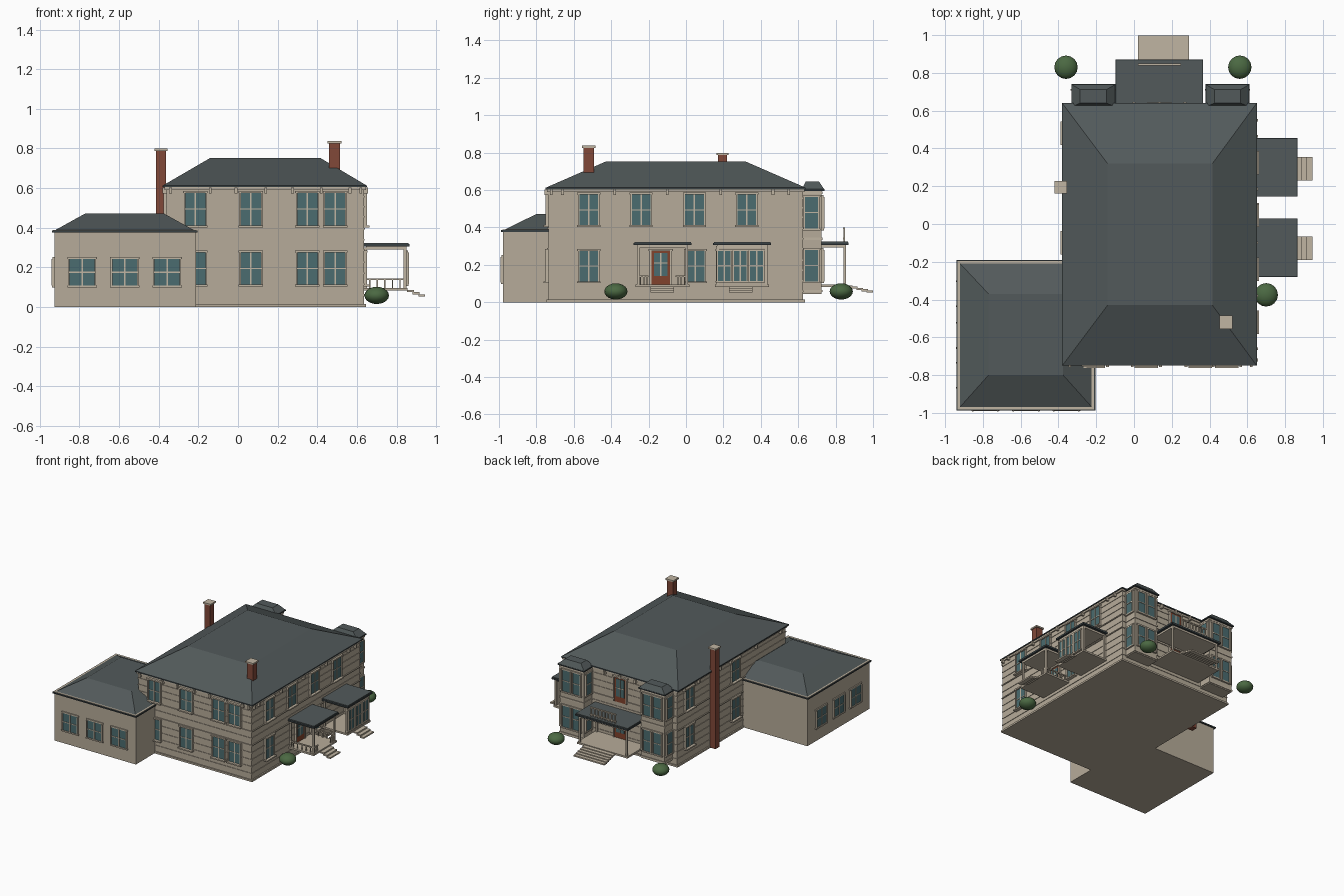
import bpy, bmesh, math

def mat(name, r, g, b):
    m = bpy.data.materials.new(name)
    m.diffuse_color = (r, g, b, 1)
    return m

WALL = mat("beige_wall", 0.47, 0.41, 0.32)
TRIM = mat("pale_trim", 0.53, 0.46, 0.36)
ROOF = mat("slate_roof", 0.085, 0.102, 0.104)
EDGE = mat("dark_edge", 0.04, 0.052, 0.056)
GLASS = mat("teal_glass", 0.07, 0.15, 0.16)
BRICK = mat("red_brick", 0.22, 0.065, 0.04)
DOOR = mat("brown_door", 0.22, 0.055, 0.025)
LEAF = mat("green_leaf", 0.07, 0.14, 0.055)

parts = {}  # object name -> (bmesh, material)

def get(name, m):
    if name not in parts:
        parts[name] = (bmesh.new(), m)
    return parts[name][0]

def hip(name, m, a, b, z0, z1):
    """Frustum between rectangles a and b, each (x0, x1, y0, y1)."""
    bm = get(name, m)
    lo, hi = [[bm.verts.new(p) for p in ((r[0], r[2], z), (r[1], r[2], z), (r[1], r[3], z), (r[0], r[3], z))]
              for r, z in ((a, z0), (b, z1))]
    bm.faces.new(lo[::-1])
    bm.faces.new(hi)
    for i in range(4):
        j = (i + 1) % 4
        bm.faces.new((lo[i], lo[j], hi[j], hi[i]))

def box(name, m, x0, x1, y0, y1, z0, z1):
    hip(name, m, (x0, x1, y0, y1), (x0, x1, y0, y1), z0, z1)

# a wall is (axis it faces along, outward sign, plane position)
FRONT, RIGHT, BACK, LEFT = ('y', -1, -0.735), ('x', 1, 0.635), ('y', 1, 0.625), ('x', -1, -0.36)

def wbox(name, m, wall, u0, u1, d0, d1, z0, z1):
    """Box placed on a wall: u along it, d outward from it."""
    ax, s, p = wall
    a, b = sorted((p + s * d0, p + s * d1))
    if ax == 'x':
        box(name, m, a, b, u0, u1, z0, z1)
    else:
        box(name, m, u0, u1, a, b, z0, z1)

def window(wall, u, z0, z1, w=0.1, cols=2, sill=0.028):
    h, t = w / 2, 0.008
    wbox("window_glass", GLASS, wall, u - h, u + h, 0, 0.007, z0, z1)
    for s in (-1, 1):
        c = u + s * (h + t / 2)
        wbox("window_frames", TRIM, wall, c - t / 2, c + t / 2, 0, 0.015, z0, z1)
    wbox("window_frames", TRIM, wall, u - h - 0.012, u + h + 0.012, 0, sill * 0.7, z1, z1 + 0.011)
    wbox("window_frames", TRIM, wall, u - h - 0.012, u + h + 0.012, 0, sill, z0 - 0.01, z0)
    for i in range(1, cols):
        c = u - h + w * i / cols
        wbox("window_bars", TRIM, wall, c - 0.004, c + 0.004, 0, 0.011, z0, z1)
    zm = (z0 + z1) / 2
    wbox("window_bars", TRIM, wall, u - h, u + h, 0, 0.01, zm - 0.003, zm + 0.003)

def door(wall, u, z0, z1):
    wbox("doors", DOOR, wall, u - 0.05, u + 0.05, 0, 0.008, z0, z1)
    wbox("door_glass", GLASS, wall, u - 0.036, u + 0.036, 0, 0.011, z0 + 0.045, z1 - 0.012)
    wbox("window_bars", TRIM, wall, u - 0.003, u + 0.003, 0, 0.013, z0 + 0.045, z1 - 0.012)
    wbox("window_bars", TRIM, wall, u - 0.036, u + 0.036, 0, 0.013, z0 + 0.11, z0 + 0.116)
    for s in (-1, 1):
        wbox("door_frames", TRIM, wall, u + s * 0.055 - 0.005, u + s * 0.055 + 0.005, 0, 0.014, z0, z1)
    wbox("door_frames", TRIM, wall, u - 0.065, u + 0.065, 0, 0.018, z1, z1 + 0.011)

def porch(wall, u0, u1, depth, top, s0, s1, steps, run):
    """Deck, four posts, flat roof, and floating steps."""
    wbox("porch_decks", WALL, wall, u0 + 0.01, u1 - 0.01, 0, depth - 0.01, 0.082, 0.096)
    wbox("porch_beams", TRIM, wall, u0 + 0.02, u1 - 0.02, 0.01, depth - 0.015, top - 0.03, top - 0.015)
    wbox("porch_roofs", EDGE, wall, u0, u1, 0, depth, top - 0.015, top - 0.003)
    wbox("porch_roof_tops", ROOF, wall, u0 + 0.004, u1 - 0.004, 0, depth - 0.004, top - 0.003, top + 0.003)
    for u in (u0 + 0.025, u1 - 0.025):
        for d in (0.008, depth - 0.022):
            wbox("porch_posts", TRIM, wall, u - 0.007, u + 0.007, d - 0.007, d + 0.007, 0.09, top - 0.02)
    for i in range(steps):
        d, z = depth - 0.012 + run * i / steps, 0.09 - 0.034 * (i + 1) / steps
        wbox("porch_steps", TRIM, wall, s0, s1, d, d + run / steps + 0.006, z - 0.004, z + 0.007)

# main house body
box("house_body", WALL, -0.36, 0.635, -0.735, 0.625, 0, 0.605)
box("house_plinth", WALL, -0.37, 0.645, -0.745, 0.635, 0, 0.014)
box("house_cornice", TRIM, -0.37, 0.645, -0.743, 0.633, 0.59, 0.606)
for z in (0.06, 0.115, 0.17, 0.225, 0.285, 0.34, 0.395, 0.455, 0.505, 0.555):
    e = 0.007 if z in (0.285, 0.395) else 0.004
    box("siding_strips", WALL, -0.36 - e, 0.635 + e, -0.735 - e, 0.625 + e, z - 0.004, z + 0.004)

# main roof
box("roof_edge", EDGE, -0.38, 0.65, -0.75, 0.64, 0.604, 0.613)
hip("main_roof", ROOF, (-0.379, 0.649, -0.749, 0.639), (-0.14, 0.415, -0.43, 0.32), 0.613, 0.752)

# brackets below the eaves
for wall, us in ((FRONT, (-0.34, -0.14, -0.01, 0.14, 0.275, 0.42, 0.565, 0.62)), (BACK, (0.0, 0.135, 0.27)),
                 (RIGHT, (-0.72, -0.66, -0.38, -0.1, 0.185, 0.465, 0.55)),
                 (LEFT, (-0.66, -0.35, -0.03, 0.1, 0.37, 0.55))):
    for u in us:
        wbox("eave_brackets", TRIM, wall, u - 0.007, u + 0.007, 0, 0.022, 0.573, 0.603)

# side wing
box("wing_body", WALL, -0.927, -0.213, -0.978, -0.2, 0, 0.38)
box("wing_roof_edge", EDGE, -0.94, -0.205, -0.988, -0.19, 0.376, 0.386)
box("wing_gutter", TRIM, -0.934, -0.211, -0.982, -0.196, 0.384, 0.389)
hip("wing_roof", ROOF, (-0.924, -0.221, -0.972, -0.206), (-0.77, -0.375, -0.80, -0.37), 0.387, 0.472)
for u in (-0.787, -0.572, -0.358):
    window(('y', -1, -0.978), u, 0.107, 0.242, 0.125, 2, 0.012)
for u in (-0.80, -0.59, -0.37):
    window(('x', -1, -0.927), u, 0.107, 0.242, 0.125, 2, 0.012)

# windows of the main house
for z in (0.112, 0.412):
    for u in (-0.215, 0.065, 0.35, 0.49):
        window(FRONT, u, z, z + 0.163)
    for u in (0.48, -0.1):
        window(LEFT, u, z, z + 0.163)
for u in (-0.52, -0.24, 0.045, 0.325):
    window(RIGHT, u, 0.412, 0.575)
for u in (-0.52, 0.05):
    window(RIGHT, u, 0.112, 0.275)

# back bays, two storeys high
for cx in (-0.215, 0.495):
    box("bay_bodies", WALL, cx - 0.105, cx + 0.105, 0.62, 0.725, 0.045, 0.6)
    for z in (0.06, 0.34, 0.585):
        box("bay_bands", TRIM, cx - 0.11, cx + 0.11, 0.62, 0.73, z - 0.006, z + 0.006)
    box("bay_roof_edges", EDGE, cx - 0.117, cx + 0.117, 0.62, 0.74, 0.596, 0.605)
    hip("bay_roofs", ROOF, (cx - 0.115, cx + 0.115, 0.62, 0.738), (cx - 0.07, cx + 0.07, 0.64, 0.712), 0.605, 0.645)
    for z in (0.112, 0.395):
        for s in (-1, 1):
            window(('y', 1, 0.725), cx + s * 0.045, z, z + 0.168, 0.065, 1, 0.014)
            window(('x', s, cx + s * 0.105), 0.672, z, z + 0.168, 0.07, 1, 0.012)

# back porch with balcony rail and doors
porch(BACK, -0.097, 0.366, 0.245, 0.322, 0.02, 0.29, 5, 0.135)
door(BACK, 0.135, 0.096, 0.275)
door(BACK, 0.135, 0.38, 0.575)
for i in range(8):
    u = 0.03 + i * 0.03
    wbox("balcony_rail", TRIM, BACK, u - 0.004, u + 0.004, 0.216, 0.224, 0.32, 0.395)
for z in (0.34, 0.395):
    wbox("balcony_rail", TRIM, BACK, 0.022, 0.248, 0.214, 0.226, z - 0.004, z + 0.005)

# right entry porch with railings
porch(RIGHT, -0.28, 0.03, 0.23, 0.32, -0.19, -0.065, 3, 0.086)
door(RIGHT, -0.135, 0.096, 0.275)
for a, b in ((-0.255, -0.2), (-0.055, 0.005)):
    wbox("porch_rails", TRIM, RIGHT, a, b, 0.203, 0.213, 0.135, 0.144)
    for i in range(3):
        u = a + 0.012 + i * 0.017
        wbox("porch_rails", TRIM, RIGHT, u - 0.003, u + 0.003, 0.205, 0.211, 0.09, 0.14)
for u in (-0.255, 0.005):
    wbox("porch_rails", TRIM, RIGHT, u - 0.005, u + 0.005, 0.0, 0.208, 0.135, 0.144)
    for i in range(5):
        d = 0.03 + i * 0.038
        wbox("porch_rails", TRIM, RIGHT, u - 0.003, u + 0.003, d - 0.003, d + 0.003, 0.09, 0.14)

# right glazed porch: a window screen across its outer side
porch(RIGHT, 0.145, 0.455, 0.23, 0.32, 0.23, 0.355, 3, 0.086)
wbox("porch_screen", WALL, RIGHT, 0.16, 0.43, 0.2, 0.212, 0.09, 0.3)
for u in (0.205, 0.29, 0.377):
    window(('x', 1, 0.847), u, 0.115, 0.275, 0.068, 2, 0.014)

# chimneys with caps
for x, y, h, z0, z1 in ((-0.388, 0.195, 0.025, 0, 0.787), (0.487, -0.52, 0.027, 0.65, 0.825)):
    box("chimneys", BRICK, x - h, x + h, y - h, y + h, z0, z1)
    box("chimney_caps", TRIM, x - h - 0.008, x + h + 0.008, y - h - 0.008, y + h + 0.008, z1, z1 + 0.012)

# finish the box-built parts
for name, (bm, m) in parts.items():
    me = bpy.data.meshes.new(name)
    bm.to_mesh(me)
    bm.free()
    me.materials.append(m)
    bpy.context.collection.objects.link(bpy.data.objects.new(name, me))

# round shrubs
for x, y in ((0.70, -0.375), (-0.36, 0.83), (0.56, 0.83)):
    bpy.ops.mesh.primitive_uv_sphere_add(segments=16, ring_count=10, radius=0.062, location=(x, y, 0.058))
    ob = bpy.context.object
    ob.name = "shrub"
    ob.scale.z = 0.7
    ob.data.materials.append(LEAF)
    bpy.ops.object.shade_smooth_by_angle()
